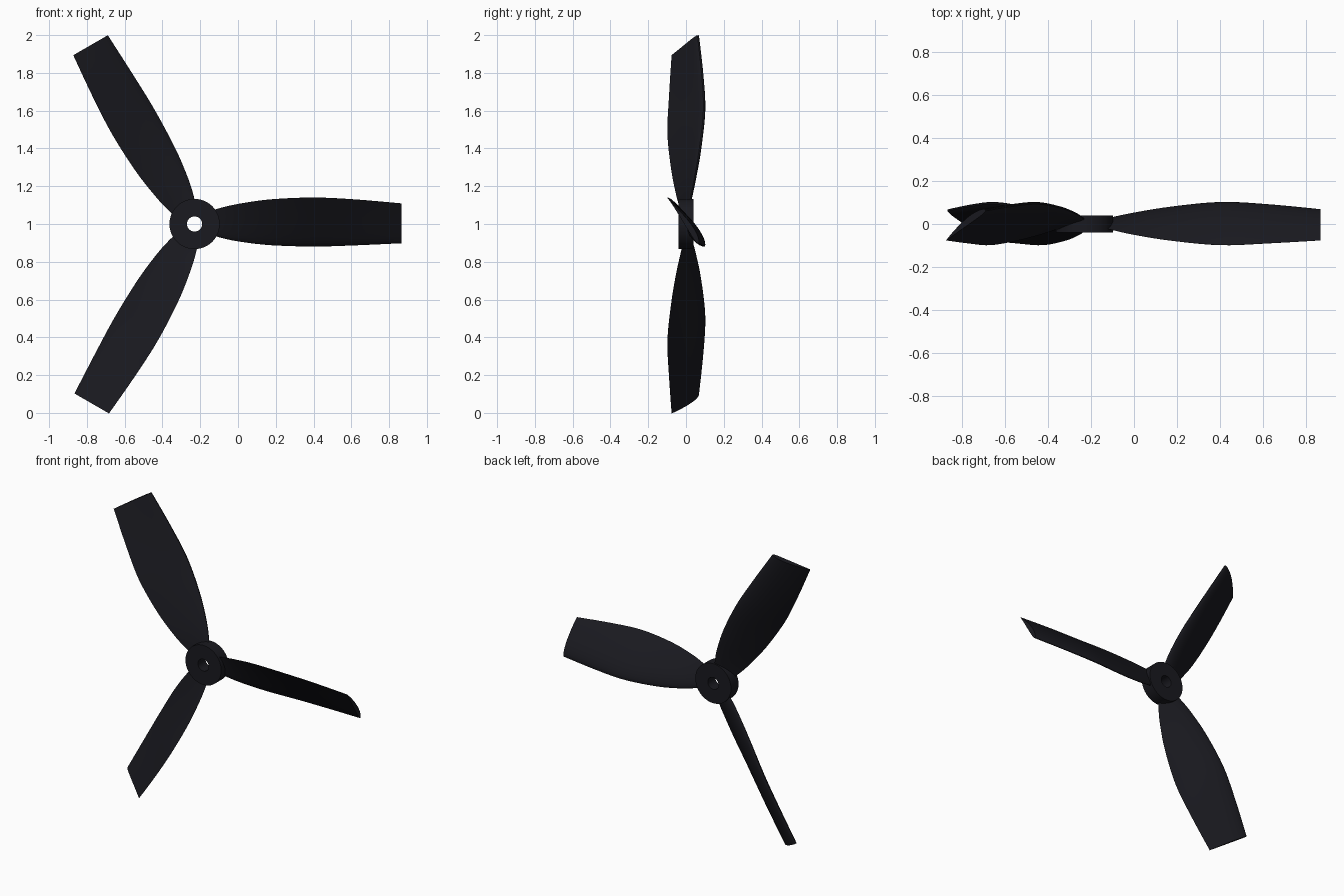
import bpy, bmesh, math
from mathutils import Vector, Matrix

if "Cube" in bpy.data.objects:
    bpy.data.objects.remove(bpy.data.objects["Cube"])

CENTRE = Vector((-0.23, 0, 1.0))
mat = bpy.data.materials.new("black_plastic")
mat.diffuse_color = (0.01, 0.01, 0.014, 1)
mat.use_nodes = True
mat.node_tree.nodes["Principled BSDF"].inputs["Base Color"].default_value = mat.diffuse_color


def finish(bm, name):
    bmesh.ops.recalc_face_normals(bm, faces=bm.faces[:])
    me = bpy.data.meshes.new(name)
    bm.to_mesh(me)
    bm.free()
    ob = bpy.data.objects.new(name, me)
    bpy.context.collection.objects.link(ob)
    me.materials.append(mat)
    bpy.ops.object.select_all(action='DESELECT')
    ob.select_set(True)
    bpy.context.view_layer.objects.active = ob
    bpy.ops.object.shade_smooth_by_angle(angle=math.radians(35))
    return ob


def bridge(bm, a, b):
    n = len(a)
    for i in range(n):
        j = (i + 1) % n
        bm.faces.new((a[i], a[j], b[j], b[i]))


# Hub: a ring with a shaft hole, turned around the y axis
bm = bmesh.new()
SEG = 64
profile = [(0.04, -0.04), (0.133, -0.04), (0.133, 0.04), (0.04, 0.04)]
rings = [[bm.verts.new(CENTRE + Vector((r * math.cos(t), y, r * math.sin(t))))
          for t in (2 * math.pi * i / SEG for i in range(SEG))] for r, y in profile]
for k in range(4):
    bridge(bm, rings[k], rings[(k + 1) % 4])
finish(bm, "hub")

# Blade stations: radius, trailing edge (y, z), leading edge (y, z)
STATIONS = [
    (0.08, -0.018, 0.066, 0.018, -0.052),
    (0.13, -0.028, 0.083, 0.028, -0.070),
    (0.23, -0.050, 0.106, 0.049, -0.092),
    (0.40, -0.077, 0.130, 0.077, -0.112),
    (0.63, -0.098, 0.140, 0.099, -0.119),
    (0.85, -0.090, 0.130, 0.089, -0.113),
    (1.095, -0.076, 0.109, 0.066, -0.102),
]


def spline(points, steps):
    # Catmull-Rom smoothing between stations
    out = []
    for i in range(len(points) - 1):
        p0, p1 = points[max(i - 1, 0)], points[i]
        p2, p3 = points[i + 1], points[min(i + 2, len(points) - 1)]
        for s in range(steps):
            t = s / steps
            out.append([0.5 * (2 * b + (c - a) * t + (2 * a - 5 * b + 4 * c - d) * t * t
                               + (3 * b - a - 3 * c + d) * t ** 3)
                        for a, b, c, d in zip(p0, p1, p2, p3)])
    return out + [list(points[-1])]


def airfoil(n=14, thick=0.125, camber=0.035, pos=0.4):
    # Cambered wing section: round leading edge, thin trailing edge
    upper, lower = [], []
    for i in range(n + 1):
        x = 0.5 * (1 - math.cos(math.pi * i / n))
        h = 5 * thick * (0.2969 * math.sqrt(x) - 0.126 * x - 0.3516 * x ** 2
                         + 0.2843 * x ** 3 - 0.1015 * x ** 4)
        if x < pos:
            c = camber / pos ** 2 * (2 * pos * x - x * x)
        else:
            c = camber / (1 - pos) ** 2 * (1 - 2 * pos + 2 * pos * x - x * x)
        upper.append((x, c + h))
        lower.append((x, c - h))
    return upper + lower[-1:0:-1]


SECTION = airfoil()


def blade(name, angle):
    bm = bmesh.new()
    loops = []
    for r, ty, tz, ly, lz in spline(STATIONS, 5):
        lead, trail = Vector((r, ly, lz)), Vector((r, ty, tz))
        chord = trail - lead
        normal = Vector((0, chord.z, -chord.y))
        loops.append([bm.verts.new(lead + chord * u + normal * v) for u, v in SECTION])
    for a, b in zip(loops, loops[1:]):
        bridge(bm, a, b)
    bm.faces.new(loops[0])
    bm.faces.new(loops[-1])
    turn = Matrix.Translation(CENTRE) @ Matrix.Rotation(-angle, 4, 'Y')
    bmesh.ops.transform(bm, matrix=turn, verts=bm.verts[:])
    finish(bm, name)


# Three blades around the hub
for i in range(3):
    blade(f"blade_{i + 1}", i * 2 * math.pi / 3)
